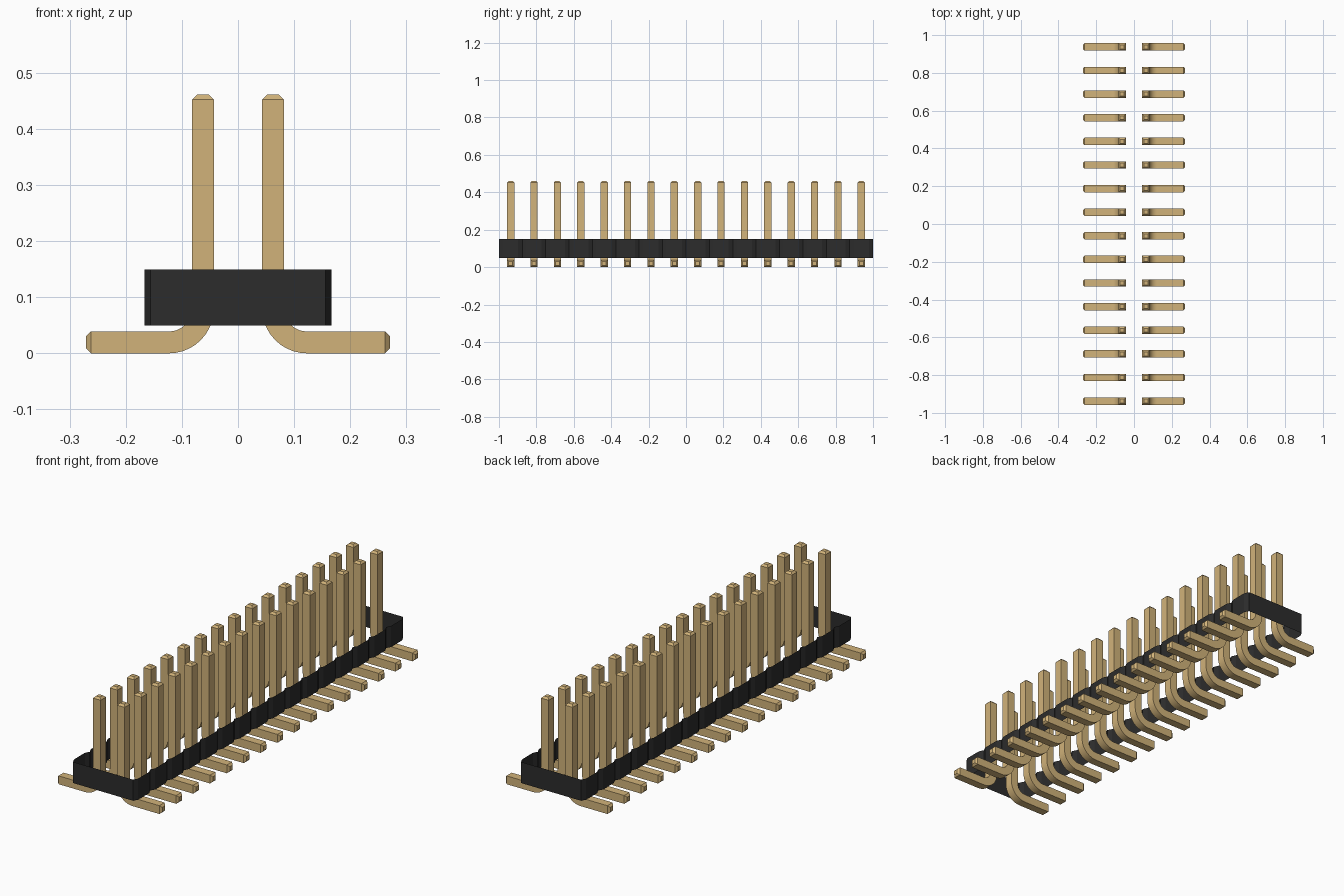
import bpy, bmesh, math
from mathutils import Vector

default = bpy.data.objects.get("Cube")
if default:
    bpy.data.objects.remove(default, do_unlink=True)

COUNT = 16
PITCH = 2.0 / COUNT


def material(name, rgb):
    mat = bpy.data.materials.new(name)
    mat.use_nodes = True
    colour = (*rgb, 1.0)
    mat.diffuse_color = colour
    mat.node_tree.nodes["Principled BSDF"].inputs["Base Color"].default_value = colour
    return mat


def add_object(name, bm, mat):
    mesh = bpy.data.meshes.new(name)
    bm.to_mesh(mesh)
    bm.free()
    mesh.materials.append(mat)
    obj = bpy.data.objects.new(name, mesh)
    bpy.context.collection.objects.link(obj)
    return obj


gold = material("gold pin metal", (0.64, 0.45, 0.195))
black = material("black plastic", (0.025, 0.025, 0.025))


# Housing: open-topped wall with a chamfered notch between neighbouring segments
def housing():
    wide, narrow, chamfer = 0.167, 0.156, 0.022
    side = []
    for i in range(COUNT):
        y0 = -1.0 + i * PITCH
        side += [(narrow, y0), (wide, y0 + chamfer), (wide, y0 + PITCH - chamfer)]
    side.append((narrow, 1.0))
    outline = side + [(-x, -y) for x, y in side]
    bm = bmesh.new()
    low = [bm.verts.new((x, y, 0.05)) for x, y in outline]
    high = [bm.verts.new((x, y, 0.149)) for x, y in outline]
    for i in range(len(outline)):
        j = (i + 1) % len(outline)
        bm.faces.new((low[i], low[j], high[j], high[i]))
    add_object("housing", bm, black)


# Pin: square wire swept up the post, round the bend and out along the foot
def pin_mesh():
    half, tip = 0.0195, 0.009
    cx, cz, radius, steps = 0.123, 0.080, 0.0605, 10
    # each station: centre x, centre z, sweep angle, half thickness
    stations = [(cx - radius, 0.461, 0, half - tip), (cx - radius, 0.452, 0, half)]
    for i in range(steps + 1):
        a = math.pi / 2 * i / steps
        stations.append((cx - radius * math.cos(a), cz - radius * math.sin(a), a, half))
    foot_z = cz - radius
    stations += [(0.262, foot_z, math.pi / 2, half), (0.271, foot_z, math.pi / 2, half - tip)]
    bm = bmesh.new()
    rings = []
    for x, z, a, h in stations:
        across = Vector((math.cos(a), 0, math.sin(a)))
        rings.append([bm.verts.new(Vector((x, 0, z)) + across * (h * s) + Vector((0, h * t, 0)))
                      for s, t in ((-1, -1), (1, -1), (1, 1), (-1, 1))])
    for a, b in zip(rings, rings[1:]):
        for i in range(4):
            j = (i + 1) % 4
            bm.faces.new((a[i], a[j], b[j], b[i]))
    bm.faces.new(rings[0])
    bm.faces.new(rings[-1])
    bmesh.ops.recalc_face_normals(bm, faces=bm.faces)
    return bm


housing()

# Two mirrored rows of pins sharing one mesh
first = add_object("pin_left_1", pin_mesh(), gold)
bpy.context.view_layer.objects.active = first
first.select_set(True)
bpy.ops.object.shade_smooth_by_angle(angle=math.radians(20))
for side, turn in (("left", 0.0), ("right", math.pi)):
    for i in range(COUNT):
        if side == "left" and i == 0:
            pin = first
        else:
            pin = bpy.data.objects.new(f"pin_{side}_{i + 1}", first.data)
            bpy.context.collection.objects.link(pin)
        pin.location.y = -1.0 + PITCH * (i + 0.5)
        pin.rotation_euler.z = turn
